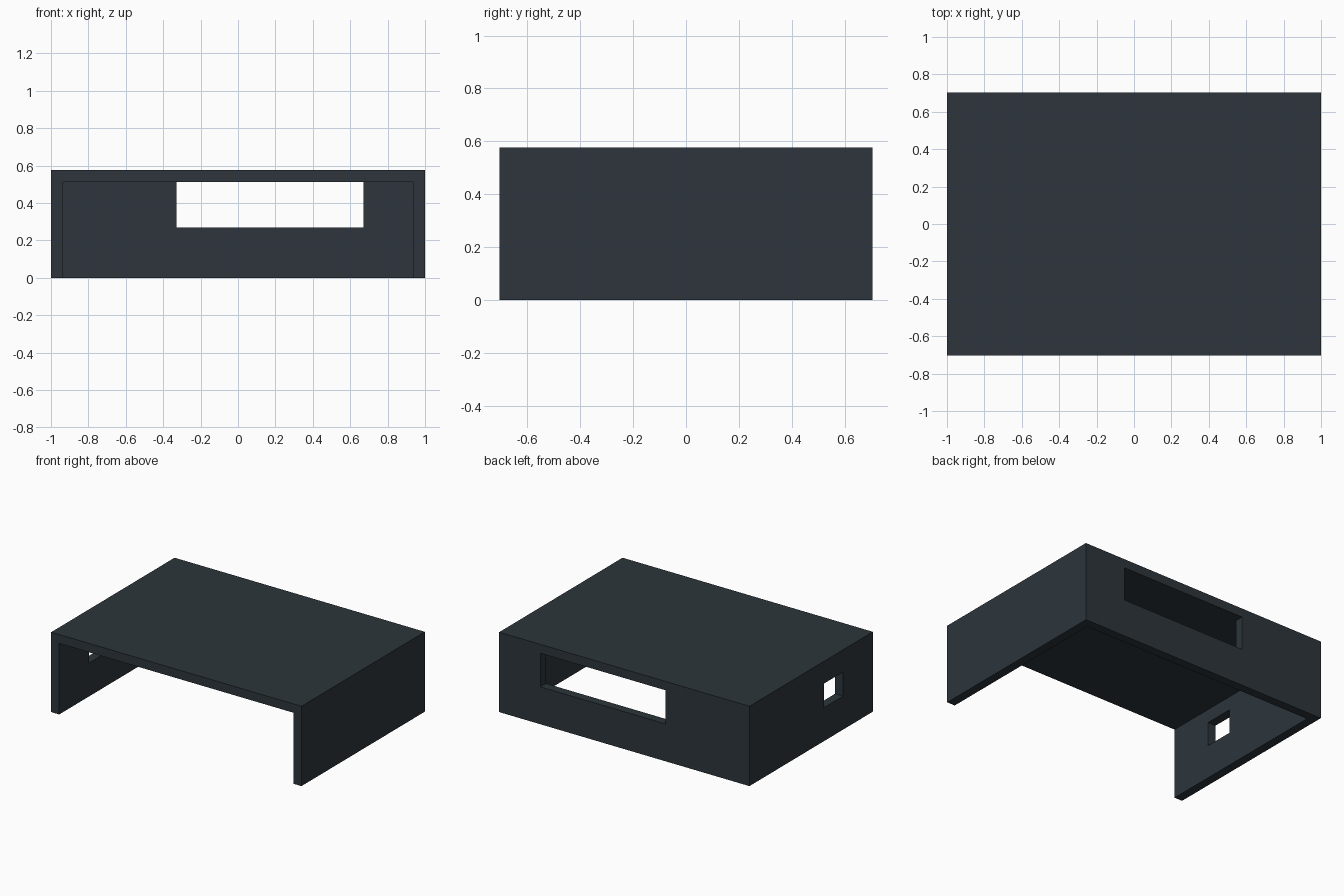
import bpy
from mathutils import Vector

if "Cube" in bpy.data.objects:
    bpy.data.objects.remove(bpy.data.objects["Cube"], do_unlink=True)

# Overall size and wall thickness
W, D, H, T = 1.0, 0.704, 0.577, 0.064

slate = bpy.data.materials.new("dark slate")
slate.use_nodes = True
colour = (0.026, 0.036, 0.044, 1)
slate.diffuse_color = colour
slate.node_tree.nodes["Principled BSDF"].inputs["Base Color"].default_value = colour


def box(name, low, high):
    """Flat-sided box between two corners."""
    low, high = Vector(low), Vector(high)
    bpy.ops.mesh.primitive_cube_add(size=1, location=(low + high) / 2)
    ob = bpy.context.object
    ob.name = name
    ob.scale = high - low
    bpy.ops.object.transform_apply(location=True, rotation=False, scale=True)
    ob.data.materials.append(slate)
    return ob


def cut(target, name, low, high):
    """Subtract a box from the target and remove the cutter."""
    cutter = box(name, low, high)
    cutter.hide_render = True
    mod = target.modifiers.new(name, 'BOOLEAN')
    mod.operation = 'DIFFERENCE'
    mod.solver = 'EXACT'
    mod.object = cutter
    bpy.context.view_layer.objects.active = target
    bpy.ops.object.modifier_apply(modifier=name)
    bpy.data.objects.remove(cutter, do_unlink=True)


# Shell with open front and underside
shell = box("cover_shell", (-W, -D, 0), (W, D, H))
cut(shell, "cavity", (-W + T, -D - 0.2, -0.2), (W - T, D - T, H - T))

# Wide slot through the back wall, flush with the ceiling
cut(shell, "back_slot", (-0.33, D - 2 * T, 0.27), (0.67, D + 0.2, H - T))

# Small port through the -x side wall
cut(shell, "side_port", (-W - 0.2, -0.365, 0.242), (-W + 2 * T, -0.146, 0.416))
